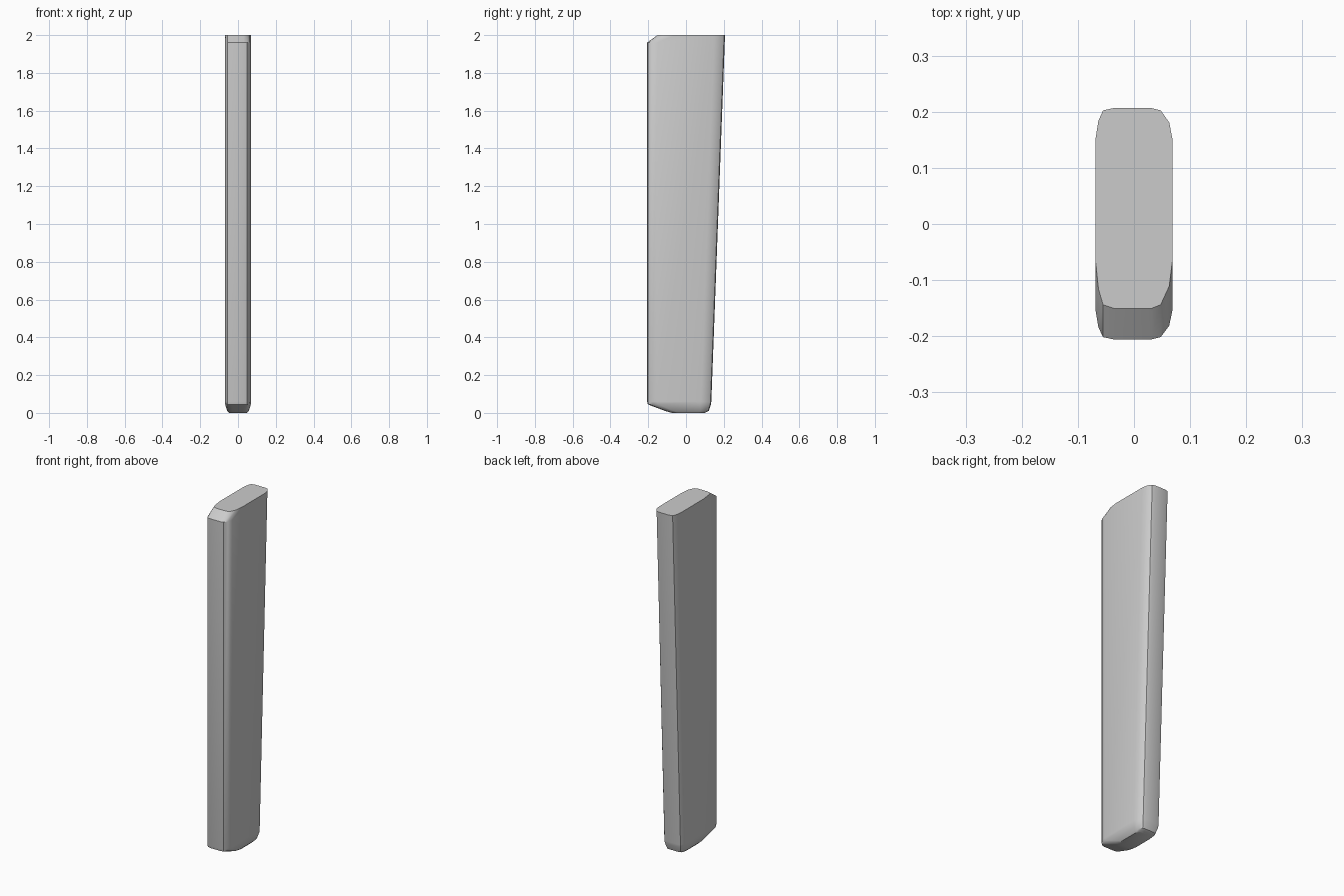
import bpy
import bmesh
import math

if "Cube" in bpy.data.objects:
    bpy.data.objects.remove(bpy.data.objects["Cube"])

# Rounded corner: (fraction of half width, fraction of corner depth from the end)
LEFT = [(1.0, 1.0), (0.92, 0.40), (0.80, 0.08), (0.50, 0.0)]
RIGHT = [(1.0, 1.0), (0.91, 0.45), (0.69, 0.08), (0.43, 0.0)]

# Cross-sections: z, front y, back y, half width, front corner depth, back corner depth
SECTIONS = [
    (0.000, -0.075, 0.100, 0.048, 0.035, 0.035),
    (0.010, -0.110, 0.120, 0.057, 0.045, 0.045),
    (0.045, -0.202, 0.132, 0.068, 0.055, 0.055),
    (0.060, -0.206, 0.134, 0.069, 0.055, 0.055),
    (1.960, -0.206, 0.205, 0.069, 0.055, 0.058),
    (2.000, -0.151, 0.207, 0.069, 0.090, 0.058),
]


def ring(bm, z, front, back, w, front_depth, back_depth):
    """One closed cross-section, counter-clockwise seen from above."""
    pts = [(f * w, front + d * front_depth) for f, d in reversed(RIGHT)]
    pts += [(f * w, back - d * back_depth) for f, d in RIGHT]
    pts += [(-f * w, back - d * back_depth) for f, d in reversed(LEFT)]
    pts += [(-f * w, front + d * front_depth) for f, d in LEFT]
    return [bm.verts.new((x, y, z)) for x, y in pts]


# Tapered slab lofted through the cross-sections
bm = bmesh.new()
rings = [ring(bm, *s) for s in SECTIONS]
for lower, upper in zip(rings, rings[1:]):
    n = len(lower)
    for i in range(n):
        j = (i + 1) % n
        bm.faces.new((lower[i], lower[j], upper[j], upper[i]))

# Flat end caps
bm.faces.new(list(reversed(rings[0])))
bm.faces.new(rings[-1])
bmesh.ops.recalc_face_normals(bm, faces=bm.faces)

mesh = bpy.data.meshes.new("tapered_slab")
bm.to_mesh(mesh)
bm.free()
slab = bpy.data.objects.new("tapered_slab", mesh)
bpy.context.collection.objects.link(slab)

# Smooth the rounded corners, keep the front, back and top edges crisp
bpy.context.view_layer.objects.active = slab
slab.select_set(True)
bpy.ops.object.shade_smooth_by_angle(angle=math.radians(35))
